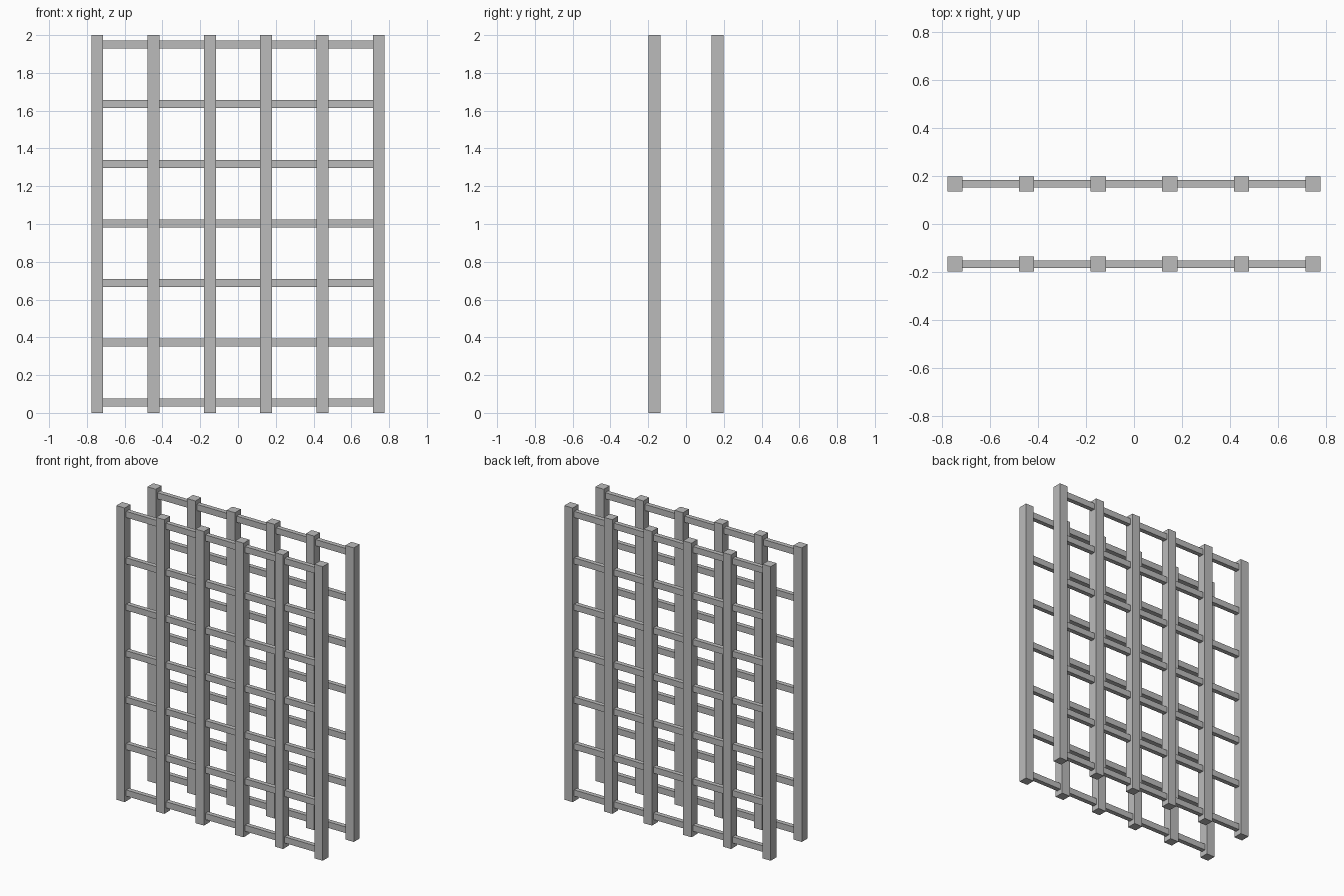
import bpy

default = bpy.data.objects.get("Cube")
if default:
    bpy.data.objects.remove(default, do_unlink=True)

# Single grey material
grey = bpy.data.materials.new("plain grey")
grey.use_nodes = True
colour = (0.5, 0.5, 0.5, 1)
grey.diffuse_color = colour
grey.node_tree.nodes["Principled BSDF"].inputs["Base Color"].default_value = colour

HEIGHT = 2.0
POST = 0.063           # post width and depth
POST_PITCH = 0.298
POST_COUNT = 6
RAIL_DEPTH, RAIL_HEIGHT = 0.031, 0.042
RAIL_COUNT = 7
RAIL_LOW, RAIL_HIGH = 0.056, 1.95
PANEL_Y = 0.167


def bar(name, centre, size):
    bpy.ops.mesh.primitive_cube_add(size=1, location=centre)
    obj = bpy.context.object
    obj.name = name
    obj.scale = size
    bpy.ops.object.transform_apply(location=False, rotation=False, scale=True)
    obj.data.materials.append(grey)
    return obj


post_x = [(i - (POST_COUNT - 1) / 2) * POST_PITCH for i in range(POST_COUNT)]
rail_step = (RAIL_HIGH - RAIL_LOW) / (RAIL_COUNT - 1)

# Two matching lattice panels, front and back
for side, y in (("front", -PANEL_Y), ("back", PANEL_Y)):
    # Upright posts
    for i, x in enumerate(post_x):
        bar(f"{side}_post_{i + 1}", (x, y, HEIGHT / 2), (POST, POST, HEIGHT))
    # Rails fitted between neighbouring posts
    for row in range(RAIL_COUNT):
        z = RAIL_LOW + row * rail_step
        for i in range(POST_COUNT - 1):
            x = (post_x[i] + post_x[i + 1]) / 2
            bar(f"{side}_rail_{row + 1}_{i + 1}", (x, y, z),
                (POST_PITCH - POST, RAIL_DEPTH, RAIL_HEIGHT))
